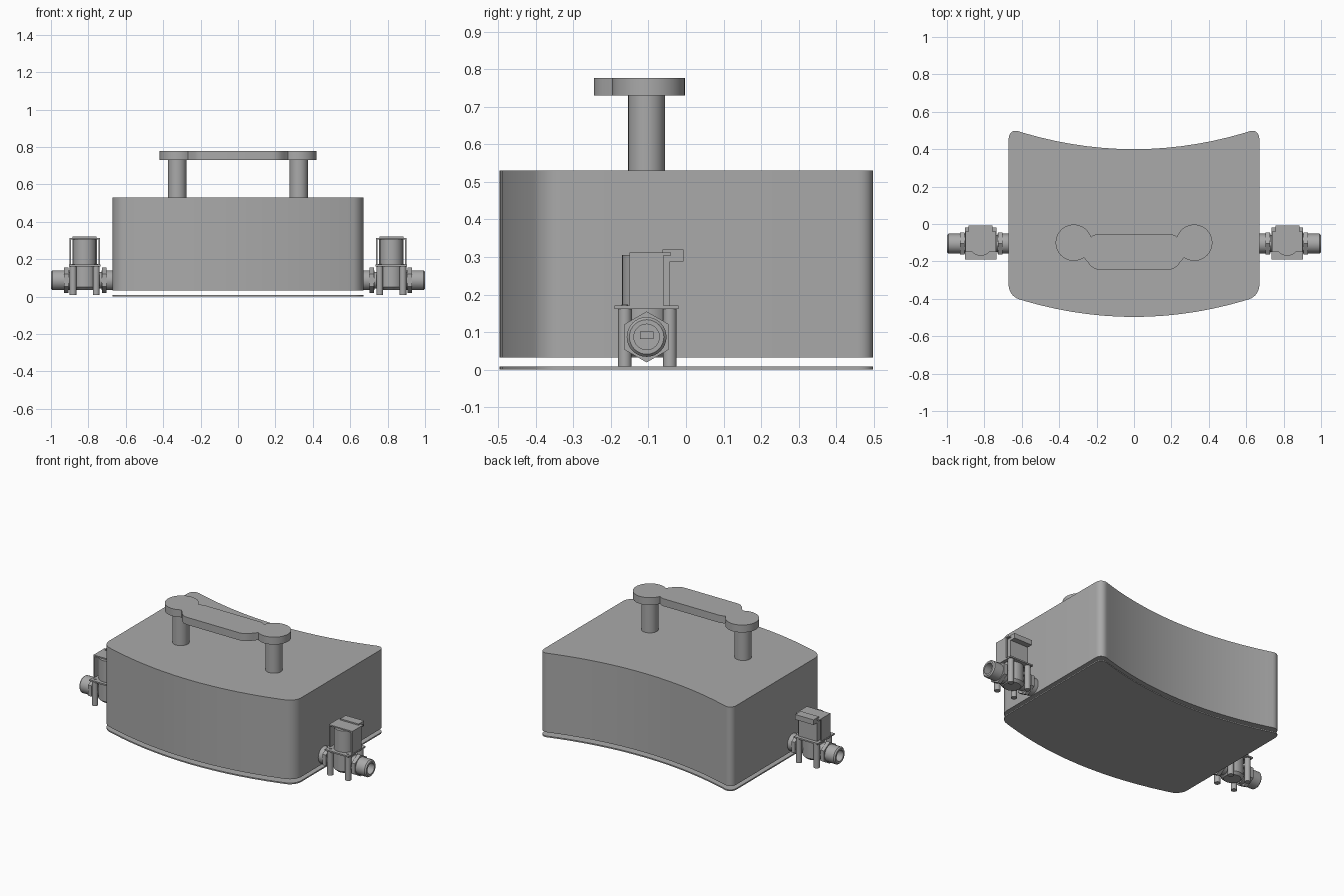
import bpy, bmesh
from math import sin, cos, pi, radians
from mathutils import Matrix, Vector

if "Cube" in bpy.data.objects:
    bpy.data.objects.remove(bpy.data.objects["Cube"])

grey = bpy.data.materials.new("plain_grey")
grey.use_nodes = True
COLOUR = (0.40, 0.40, 0.40, 1)
grey.diffuse_color = COLOUR
grey.node_tree.nodes["Principled BSDF"].inputs["Base Color"].default_value = COLOUR


def finish(bm, name):
    bmesh.ops.recalc_face_normals(bm, faces=bm.faces)
    mesh = bpy.data.meshes.new(name)
    bm.to_mesh(mesh)
    bm.free()
    mesh.materials.append(grey)
    ob = bpy.data.objects.new(name, mesh)
    bpy.context.collection.objects.link(ob)
    bpy.ops.object.select_all(action='DESELECT')
    ob.select_set(True)
    bpy.context.view_layer.objects.active = ob
    bpy.ops.object.shade_smooth_by_angle(angle=radians(30))
    return ob


def prism(name, outline, z0, z1, corners=(), radius=0.0):
    """Extrude a flat outline, rounding the upright edges at the given corners."""
    bm = bmesh.new()
    low = [bm.verts.new((x, y, z0)) for x, y in outline]
    high = [bm.verts.new((x, y, z1)) for x, y in outline]
    bm.faces.new(low)
    bm.faces.new(high)
    n = len(outline)
    for i in range(n):
        j = (i + 1) % n
        bm.faces.new((low[i], low[j], high[j], high[i]))
    if corners:
        edges = [bm.edges.get((low[i], high[i])) for i in corners]
        bmesh.ops.bevel(bm, geom=edges, offset=radius, segments=8,
                        profile=0.5, affect='EDGES')
    return finish(bm, name)


def box(name, x0, x1, y0, y1, z0, z1):
    return prism(name, [(x0, y0), (x1, y0), (x1, y1), (x0, y1)], z0, z1)


def lathe(name, profile, centre, axis='Z', sides=32):
    """Spin (radius, distance) points around an upright or sideways axis."""
    bm = bmesh.new()
    rings = []
    turn = Matrix.Rotation(pi / 2, 3, 'Y') if axis == 'X' else Matrix.Identity(3)
    for r, d in profile:
        rings.append([bm.verts.new(turn @ Vector((r * cos(2 * pi * k / sides),
                                                  r * sin(2 * pi * k / sides), d))
                                   + Vector(centre)) for k in range(sides)])
    for a, b in zip(rings, rings[1:]):
        for k in range(sides):
            j = (k + 1) % sides
            bm.faces.new((a[k], a[j], b[j], b[k]))
    bm.faces.new(rings[0])
    bm.faces.new(rings[-1])
    return finish(bm, name)


# Curved case and its thin base plate
STEPS, HALF = 16, 0.67
xs = [HALF * (2 * i / STEPS - 1) for i in range(STEPS + 1)]
case = [(x, -0.497 + 0.25 * x * x) for x in xs]
case += [(x, 0.4 + 0.25 * x * x) for x in reversed(xs)]
corners = (0, STEPS, STEPS + 1, 2 * STEPS + 1)
prism("case_body", case, 0.032, 0.53, corners, 0.055)
prism("base_plate", case, 0.0, 0.008, corners, 0.055)

# Handle grip: two round ends joined by an offset bar
right_half = [(0, -0.245), (0.185, -0.245), (0.21, -0.24), (0.235, -0.222), (0.25, -0.2)]
for k in range(37):
    a = radians(-124 + 286 * k / 36)
    right_half.append((0.322 + 0.097 * cos(a), -0.1 + 0.097 * sin(a)))
right_half += [(0.217, -0.06), (0.2, -0.054), (0, -0.054)]
grip = right_half + [(-x, y) for x, y in reversed(right_half[1:-1])]
prism("handle_grip", grip, 0.73, 0.777)


def valve(side, s):
    """Solenoid valve on one side; s is +1 or -1."""
    cx, cy, pz = 0.82 * s, -0.105, 0.087

    def block(part, w0, w1, y0, y1, z0, z1):
        lo, hi = sorted((cx + s * w0, cx + s * w1))
        box(f"{side}_{part}", lo, hi, y0, y1, z0, z1)

    # Pipes, hollow at the outer end, with hexagonal collars
    lathe(f"{side}_inlet_pipe", [(0.053, -0.15 * s), (0.053, -0.09 * s)],
          (cx, cy, pz), 'X')
    lathe(f"{side}_outlet_pipe",
          [(0.053, 0.06 * s), (0.053, 0.172 * s), (0.046, 0.18 * s),
           (0.034, 0.18 * s), (0.034, 0.11 * s)], (cx, cy, pz), 'X')
    lathe(f"{side}_core_pipe", [(0.045, -0.12 * s), (0.045, 0.1 * s)],
          (cx, cy, pz), 'X')
    for part, d in (("inner", -0.105), ("outer", 0.098)):
        lathe(f"{side}_{part}_collar", [(0.068, (d - 0.012) * s), (0.068, (d + 0.012) * s)],
              (cx, cy, pz), 'X', 6)
    block("flow_filter", 0.1, 0.13, cy - 0.018, cy + 0.018, pz - 0.006, pz + 0.014)

    # Chamber, mounting flange and its four legs
    lathe(f"{side}_chamber", [(0.05, 0.035), (0.066, 0.05), (0.066, 0.166)], (cx, cy, 0))
    block("flange", -0.084, 0.084, -0.19, -0.02, 0.162, 0.171)
    for end, dx in (("inner", -0.062), ("outer", 0.062)):
        for row, y in (("front", -0.163), ("back", -0.043)):
            lathe(f"{side}_{end}_{row}_leg", [(0.018, 0.008), (0.018, 0.165)],
                  (cx + dx * s, y, 0), sides=20)
        lathe(f"{side}_{end}_screw", [(0.009, 0.17), (0.009, 0.174)],
              (cx + dx * s, -0.163, 0), sides=16)

    # Coil inside a bracket, with the plug socket at the back
    lathe(f"{side}_coil", [(0.062, 0.17), (0.062, 0.305)], (cx, cy - 0.003, 0))
    block("bracket_top", -0.082, 0.082, -0.15, -0.04, 0.304, 0.312)
    for end, w in (("inner", -0.082), ("outer", 0.074)):
        block(f"{end}_bracket_wall", w, w + 0.008, -0.15, -0.06, 0.17, 0.305)
    block("coil_back", -0.065, 0.065, -0.105, -0.042, 0.171, 0.304)
    block("plug_socket", -0.064, 0.064, -0.062, -0.007, 0.288, 0.32)


# Mirrored pairs: handle posts and valves
for side, s in (("left", 1), ("right", -1)):
    lathe(f"{side}_handle_post", [(0.049, 0.525), (0.049, 0.735)], (0.325 * s, -0.105, 0))
    valve(side, s)
